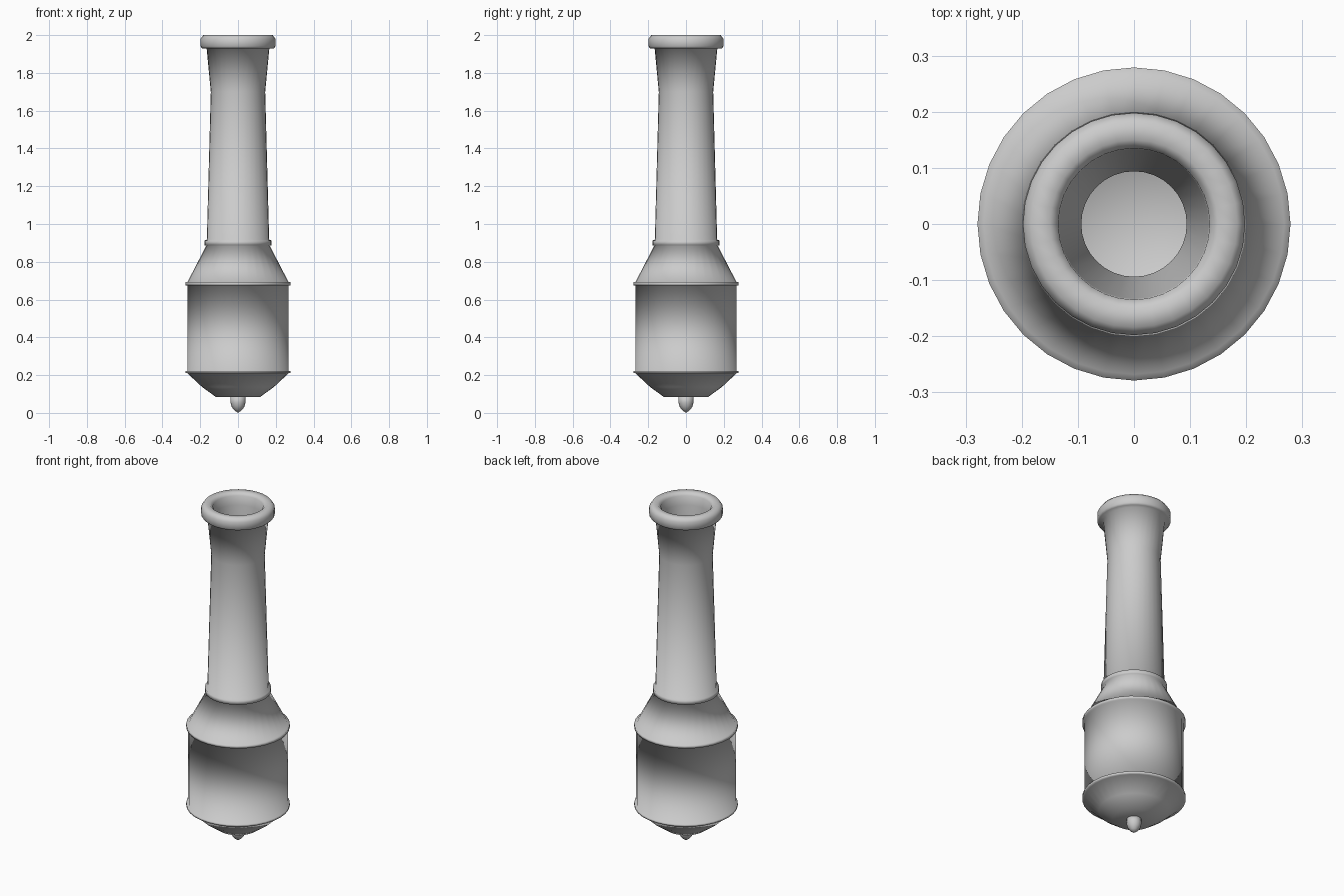
import bpy, bmesh, math

if "Cube" in bpy.data.objects:
    bpy.data.objects.remove(bpy.data.objects["Cube"])

SIDES = 32


def lathe(name, profile, sides=SIDES):
    """Revolve (radius, z) points around z; radius 0 makes a pole."""
    bm = bmesh.new()
    rings = []
    for r, z in profile:
        if r == 0:
            rings.append([bm.verts.new((0, 0, z))])
        else:
            rings.append([bm.verts.new((r * math.cos(2 * math.pi * i / sides),
                                        r * math.sin(2 * math.pi * i / sides), z))
                          for i in range(sides)])
    for a, b in zip(rings, rings[1:]):
        for i in range(sides):
            j = (i + 1) % sides
            if len(a) == 1:
                bm.faces.new((a[0], b[j], b[i]))
            elif len(b) == 1:
                bm.faces.new((a[i], a[j], b[0]))
            else:
                bm.faces.new((a[i], a[j], b[j], b[i]))
    bmesh.ops.recalc_face_normals(bm, faces=bm.faces)
    for f in bm.faces:
        f.smooth = True
    mesh = bpy.data.meshes.new(name)
    bm.to_mesh(mesh)
    bm.free()
    obj = bpy.data.objects.new(name, mesh)
    bpy.context.collection.objects.link(obj)
    return obj


# Outer wall: base, lower band, barrel, upper band, shoulder, collar, neck, lip
outer = [
    (0, 0.083), (0.115, 0.083), (0.19, 0.137), (0.268, 0.21),
    (0.279, 0.21), (0.279, 0.223), (0.268, 0.223),
    (0.268, 0.675), (0.279, 0.675), (0.279, 0.692), (0.268, 0.692),
    (0.168, 0.885), (0.178, 0.888), (0.178, 0.913), (0.165, 0.917),
    (0.144, 1.70), (0.166, 1.93),
    (0.19, 1.93), (0.198, 1.94), (0.198, 1.98), (0.184, 2.0), (0.15, 2.0),
]
# Hollow inside, back down to the floor
inner = [
    (0.135, 1.985), (0.133, 1.93), (0.094, 1.70), (0.115, 0.90),
    (0.218, 0.67), (0.218, 0.24), (0.10, 0.13), (0, 0.13),
]
lathe("hollow_body", outer + inner)

# Small pointed knob under the base
lathe("bottom_knob", [(0, 0.09), (0.040, 0.09), (0.040, 0.055), (0.035, 0.035),
                      (0.022, 0.016), (0, 0.0)], 16)
